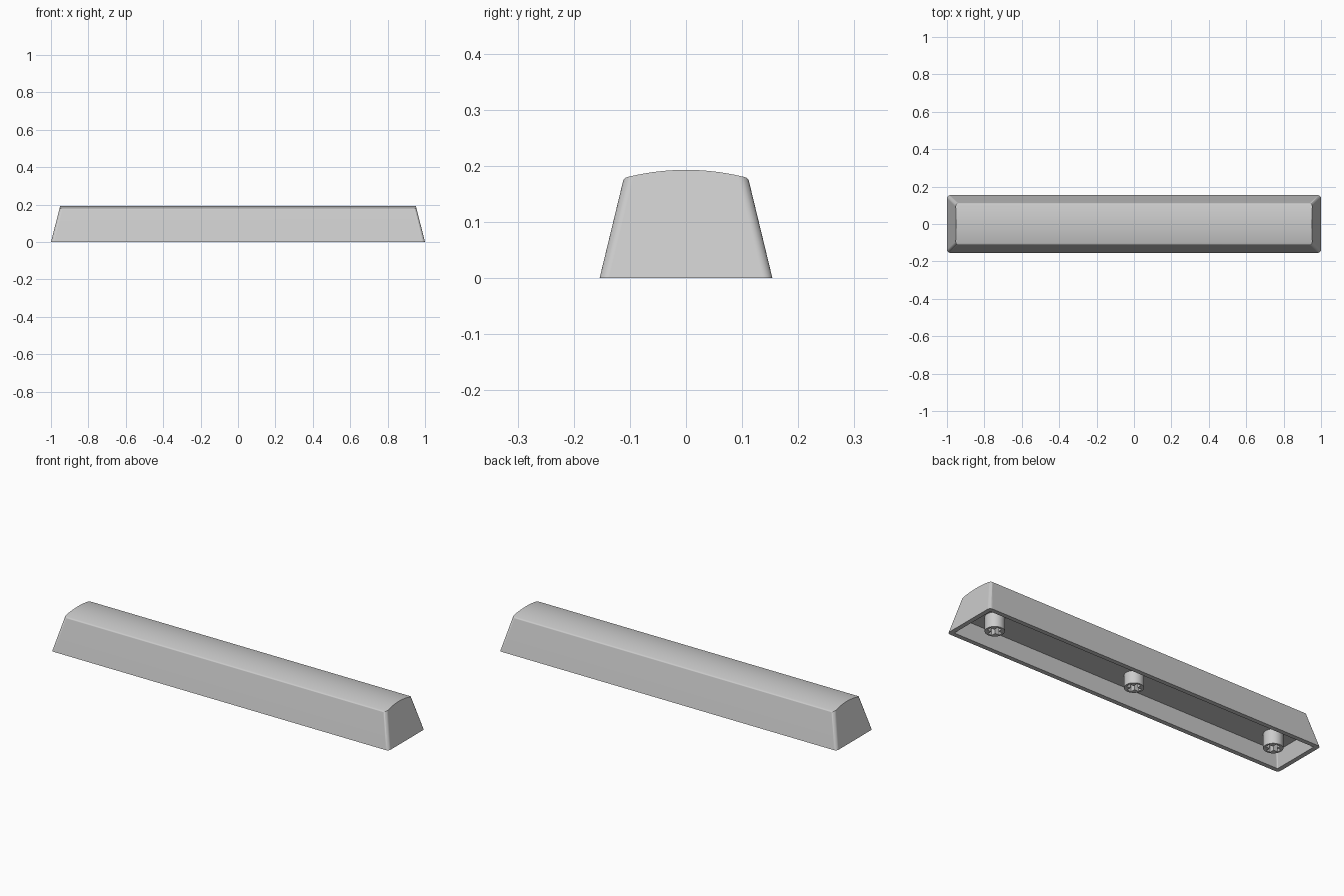
import bpy, bmesh, math

if "Cube" in bpy.data.objects:
    bpy.data.objects.remove(bpy.data.objects["Cube"], do_unlink=True)

plastic = bpy.data.materials.new("light_grey_plastic")
plastic.use_nodes = True
GREY = (0.6, 0.6, 0.6, 1)
plastic.diffuse_color = GREY
plastic.node_tree.nodes["Principled BSDF"].inputs["Base Color"].default_value = GREY
CEILING = 0.077


def loft(name, lower, upper):
    """Closed solid between two matching rings of points."""
    bm = bmesh.new()
    a = [bm.verts.new(p) for p in lower]
    b = [bm.verts.new(p) for p in upper]
    n = len(a)
    bm.faces.new(a)
    bm.faces.new(b)
    for i in range(n):
        j = (i + 1) % n
        bm.faces.new((a[i], a[j], b[j], b[i]))
    bmesh.ops.recalc_face_normals(bm, faces=bm.faces)
    mesh = bpy.data.meshes.new(name)
    bm.to_mesh(mesh)
    bm.free()
    mesh.materials.append(plastic)
    obj = bpy.data.objects.new(name, mesh)
    bpy.context.collection.objects.link(obj)
    return obj


def rounded_rect(hx, hy, z, r, steps=6):
    pts = []
    for k, (sx, sy) in enumerate([(1, 1), (-1, 1), (-1, -1), (1, -1)]):
        for i in range(steps + 1):
            t = math.pi / 2 * (k + i / steps)
            pts.append((sx * (hx - r) + r * math.cos(t),
                        sy * (hy - r) + r * math.sin(t), z))
    return pts


def tapered_block(name, hx, hy, z0, z1, r):
    """Rounded block; hx and hy are its half sizes at z = 0."""
    rings = [rounded_rect(hx - 0.255 * z, hy - 0.242 * z, z, r) for z in (z0, z1)]
    return loft(name, *rings)


def carve(obj, cutter, operation):
    """Apply a boolean and discard the cutter."""
    cutter.hide_render = True
    mod = obj.modifiers.new("carve", 'BOOLEAN')
    mod.operation = operation
    mod.solver = 'EXACT'
    mod.object = cutter
    deps = bpy.context.evaluated_depsgraph_get()
    mesh = bpy.data.meshes.new_from_object(obj.evaluated_get(deps))
    obj.modifiers.clear()
    obj.data = mesh
    bpy.data.objects.remove(cutter, do_unlink=True)


def smooth(obj):
    bpy.ops.object.select_all(action='DESELECT')
    obj.select_set(True)
    bpy.context.view_layer.objects.active = obj
    bpy.ops.object.shade_smooth_by_angle(angle=math.radians(35))


# Outer body with sloping walls
body = tapered_block("key_shell", 1.0, 0.154, 0, 0.23, 0.017)

# Domed top with softened long edges and straight ends
half = [(0.16, -0.1), (0.16, 0.05), (0.1133, 0.169), (0.112, 0.1742),
        (0.1098, 0.1772), (0.107, 0.1792)]
dome = [(y, 0.193 - 0.013 * (y / 0.105) ** 2)
        for y in (0.103 * (1 - i / 12) for i in range(25))]
profile = half + dome + [(-y, z) for y, z in reversed(half)]
TOP_END = 0.9535
top_form = loft("top_form", [(-1.2, y, z) for y, z in profile],
                [(1.2, y, z) for y, z in profile])
carve(body, top_form, 'INTERSECT')
for v in body.data.vertices:
    v.co.x = max(-TOP_END, min(TOP_END, v.co.x)) if v.co.z > 0.17 else v.co.x

# Hollow underside
carve(body, tapered_block("cavity", 0.976, 0.130, -0.02, CEILING, 0.006), 'DIFFERENCE')
smooth(body)
weighted = body.modifiers.new("weighted_normals", 'WEIGHTED_NORMAL')
weighted.keep_sharp = True


def circle(r, z, n=32):
    return [(r * math.cos(math.tau * i / n), r * math.sin(math.tau * i / n), z)
            for i in range(n)]


# Outline of the cross-shaped socket
long, thin = 0.036, 0.012
quarter = [(long, -thin), (long, thin), (thin, thin)]
cross = []
for k in range(4):
    c, s = round(math.cos(k * math.pi / 2)), round(math.sin(k * math.pi / 2))
    cross += [(c * x - s * y, s * x + c * y) for x, y in quarter]

# Round mounting stems
for name, x, bottom in (("stem_left", 0.841, 0.001), ("stem_centre", 0, 0.012),
                        ("stem_right", -0.841, 0.001)):
    stem = loft(name, circle(0.047, bottom), circle(0.047, CEILING + 0.002))
    socket = loft("socket", [(px, py, -0.02) for px, py in cross],
                  [(px, py, CEILING - 0.005) for px, py in cross])
    carve(stem, socket, 'DIFFERENCE')
    smooth(stem)
    stem.location.x = x
